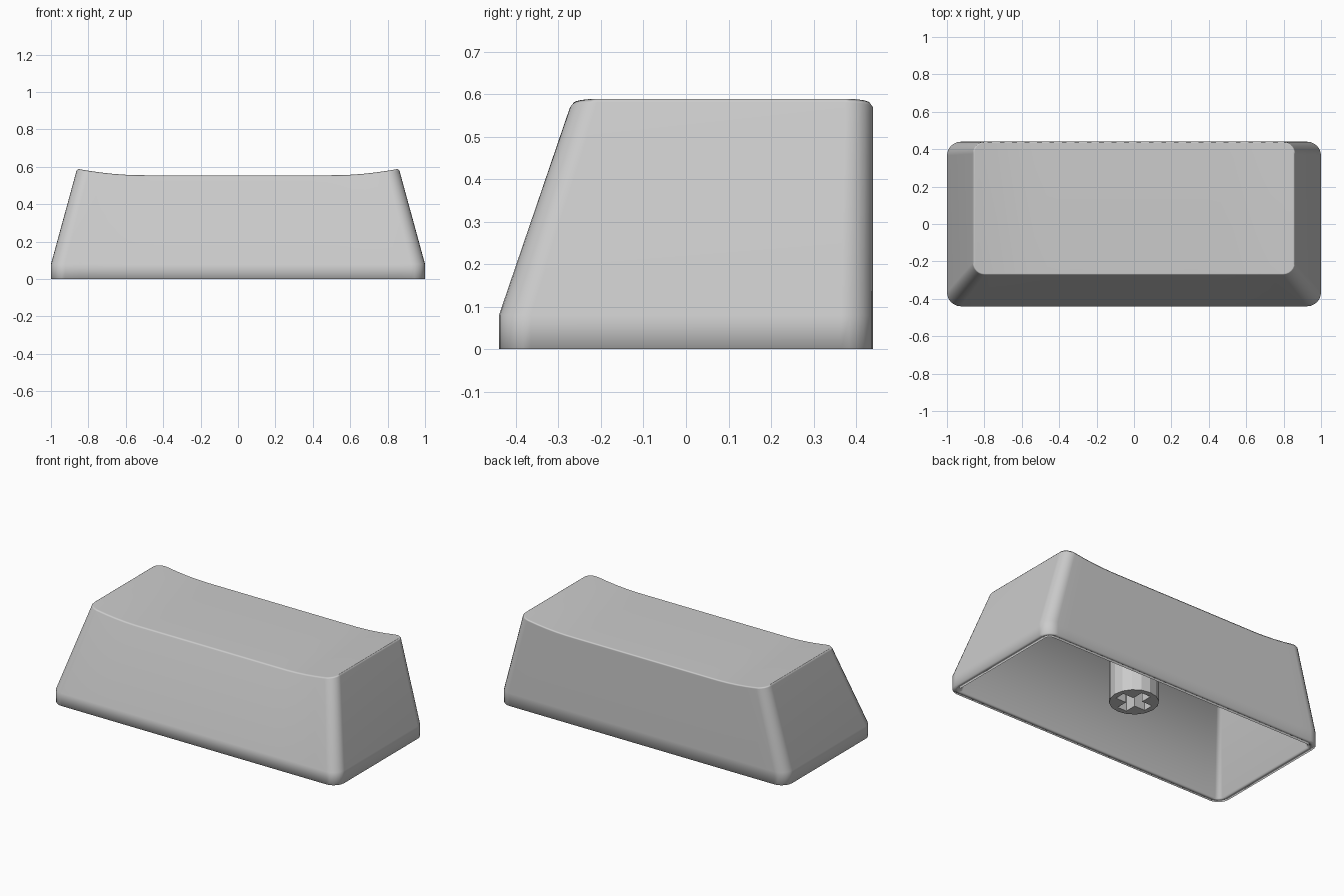
import bpy, bmesh
from math import sin, cos, pi

if "Cube" in bpy.data.objects:
    bpy.data.objects.remove(bpy.data.objects["Cube"])

ARC, SPAN = 6, 24          # segments per corner, segments along the long sides


def half_outline(xh, y0, r):
    """Front half of a rounded rectangle, left to right."""
    left = [(-xh + r - r * cos(t), y0 + r - r * sin(t))
            for t in (i * pi / 2 / ARC for i in range(ARC + 1))]
    mid = [((xh - r) * (2 * i / SPAN - 1), y0) for i in range(1, SPAN)]
    return left + mid + [(-x, y) for x, y in reversed(left)]


def dish(x):
    """Height of the scooped top surface."""
    return 0.555 + 0.035 * max(0, (abs(x) - 0.5) / 0.36) ** 2


def ring(bm, xh, y0, y1, r, z):
    """Full rounded rectangle; z is a number or a function of x."""
    front = half_outline(xh, y0, r)
    pts = front + [(x, y0 + y1 - y) for x, y in reversed(front)]
    return [bm.verts.new((x, y, z(x) if callable(z) else z)) for x, y in pts]


def bridge(bm, a, b, smooth=True):
    n = len(a)
    for i in range(n):
        j = (i + 1) % n
        bm.faces.new((a[i], a[j], b[j], b[i])).smooth = smooth


def cap(bm, loop, smooth=True, flip=False):
    """Close a ring with strips running front to back."""
    n = len(loop)
    for i in range(n // 2 - 1):
        f = bm.faces.new((loop[i], loop[i + 1], loop[n - 2 - i], loop[n - 1 - i]))
        f.smooth = smooth
        if flip:
            f.normal_flip()


# Shell: hollow tapered body with scooped top
bm = bmesh.new()
inner_top = ring(bm, 0.84, -0.255, 0.39, 0.02, 0.48)
inner_low = ring(bm, 0.955, -0.395, 0.395, 0.03, 0.0)
base = ring(bm, 1.0, -0.44, 0.44, 0.075, 0.0)
skirt = ring(bm, 1.0, -0.44, 0.44, 0.075, 0.08)
rim = ring(bm, 0.863, -0.273, 0.44, 0.065, lambda x: dish(x) - 0.01)
top = ring(bm, 0.855, -0.265, 0.433, 0.058, dish)
cap(bm, inner_top, smooth=False, flip=True)
bridge(bm, inner_top, inner_low, smooth=False)
for lower, upper in ((inner_low, base), (base, skirt), (skirt, rim), (rim, top)):
    bridge(bm, lower, upper)
cap(bm, top)
bmesh.ops.recalc_face_normals(bm, faces=bm.faces)
mesh = bpy.data.meshes.new("keycap_shell")
bm.to_mesh(mesh)
bm.free()
shell = bpy.data.objects.new("keycap_shell", mesh)
bpy.context.collection.objects.link(shell)
shell.modifiers.new("soft_edges", 'WEIGHTED_NORMAL')

# Stem: round post with a cross-shaped socket
SIDES, R = 16, 0.14
circle = [(R * cos(2 * pi * i / SIDES), R * sin(2 * pi * i / SIDES)) for i in range(SIDES)]
a, w = 0.105, 0.032
cross = []
for c, s in ((1, 0), (0, 1), (-1, 0), (0, -1)):
    cross += [(x * c - y * s, x * s + y * c) for x, y in ((a, -w), (a, w), (w, w))]

curve = bpy.data.curves.new("stem", 'CURVE')
curve.dimensions = '2D'
curve.fill_mode = 'BOTH'
z0, z1 = 0.1, 0.485
curve.extrude = (z1 - z0) / 2
for outline in (circle, cross):
    sp = curve.splines.new('POLY')
    sp.points.add(len(outline) - 1)
    for p, (x, y) in zip(sp.points, outline):
        p.co = (x, y, 0, 1)
    sp.use_cyclic_u = True
    sp.use_smooth = False
stem = bpy.data.objects.new("stem", curve)
stem.location.z = (z0 + z1) / 2
bpy.context.collection.objects.link(stem)
bpy.context.view_layer.objects.active = stem
stem.select_set(True)
bpy.ops.object.convert(target='MESH')
